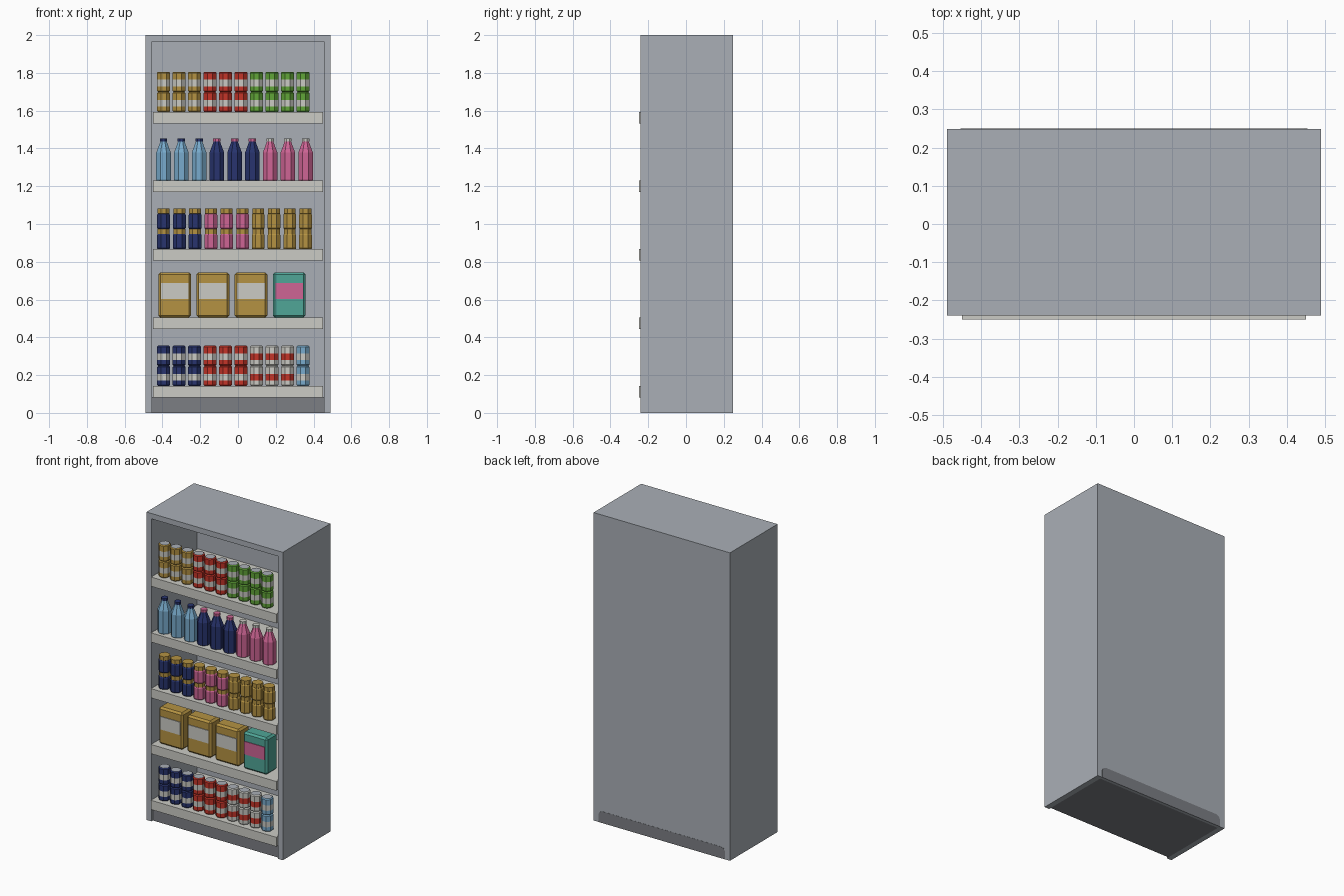
import bpy, bmesh
from math import pi, cos, sin

if "Cube" in bpy.data.objects:
    bpy.data.objects.remove(bpy.data.objects["Cube"], do_unlink=True)


def material(name, r, g, b):
    m = bpy.data.materials.new(name)
    m.use_nodes = True
    m.diffuse_color = (r, g, b, 1)
    m.node_tree.nodes["Principled BSDF"].inputs["Base Color"].default_value = (r, g, b, 1)
    return m


GREY = material("cabinet grey", .40, .43, .47)
DARK = material("plinth dark grey", .20, .21, .23)
WHITE = material("off white", .60, .60, .56)
GOLD = material("gold", .46, .29, .055)
RED = material("red", .56, .035, .022)
GREEN = material("green", .12, .38, .04)
BLUE = material("light blue", .19, .41, .61)
NAVY = material("navy", .021, .034, .156)
PINK = material("pink", .62, .13, .30)
TEAL = material("teal", .08, .38, .31)


def add(name, mesh, loc=(0, 0, 0)):
    ob = bpy.data.objects.new(name, mesh)
    ob.location = loc
    bpy.context.collection.objects.link(ob)
    return ob


def box(name, x, y, z, mat, bevel=0):
    """Box from (min, max) pairs on each axis."""
    bm = bmesh.new()
    bmesh.ops.create_cube(bm, size=1)
    for v in bm.verts:
        v.co = [lo + (c + .5) * (hi - lo) for c, (lo, hi) in zip(v.co, (x, y, z))]
    if bevel:
        bmesh.ops.bevel(bm, geom=bm.edges[:], offset=bevel, segments=1, affect='EDGES')
    me = bpy.data.meshes.new(name)
    bm.to_mesh(me)
    bm.free()
    me.materials.append(mat)
    return add(name, me)


def lathe(name, rings, bands, mats, sides=8):
    """Turned mesh: rings are (radius, height), bands colour each step, last one the lid."""
    bm = bmesh.new()
    loops = []
    for r, z in rings:
        angles = [2 * pi * (i + .5) / sides for i in range(sides)]
        loops.append([bm.verts.new((r * cos(a), r * sin(a), z)) for a in angles])
    for lower, upper, slot in zip(loops, loops[1:], bands):
        for i in range(sides):
            j = (i + 1) % sides
            bm.faces.new((lower[i], lower[j], upper[j], upper[i])).material_index = slot
    bm.faces.new(loops[0][::-1]).material_index = bands[0]
    bm.faces.new(loops[-1]).material_index = bands[-1]
    me = bpy.data.meshes.new(name)
    bm.to_mesh(me)
    bm.free()
    for m in mats:
        me.materials.append(m)
    return me


def can(name, main, band):
    rings = [(.031, 0), (.037, .006), (.037, .03), (.037, .065), (.037, .101), (.031, .107)]
    return lathe(name, rings, [0, 0, 1, 0, 0, 2], [main, band, GREY])


def jar(name, body):
    rings = [(.033, 0), (.037, .005), (.037, .074), (.033, .08), (.034, .081), (.034, .107)]
    return lathe(name, rings, [0, 0, 0, 0, 1, 1], [body, GOLD])


def bottle(name, body, cap):
    rings = [(.039, 0), (.042, .005), (.042, .148), (.021, .2), (.018, .208),
             (.021, .208), (.021, .224)]
    return lathe(name, rings, [0, 0, 0, 0, 1, 1, 1], [body, cap])


def fill_row(meshes, z, step, stack=1):
    for i, me in enumerate(meshes):
        for level in range(stack):
            add(me.name, me, (-.394 + i * step, -.19, z + level * .107))


# Cabinet shell, hollowed from the front
shell = box("cabinet_shell", (-.49, .49), (-.24, .249), (0, 2), GREY)
cutter = box("cavity_cutter", (-.455, .455), (-.3, .23), (-.1, 1.965), GREY)
cutter.hide_render = True
cut = shell.modifiers.new("cavity", 'BOOLEAN')
cut.operation = 'DIFFERENCE'
cut.solver = 'EXACT'
cut.object = cutter
bpy.context.view_layer.objects.active = shell
bpy.ops.object.modifier_apply(modifier=cut.name)
bpy.data.objects.remove(cutter, do_unlink=True)

# Plinth and its rear plate with clipped upper corners
box("plinth", (-.455, .455), (-.225, .23), (0, .085), DARK)
plate = bmesh.new()
outline = [(-.455, 0), (.455, 0), (.455, .05), (.445, .068), (.425, .075),
           (-.425, .075), (-.445, .068), (-.455, .05)]
face = plate.faces.new([plate.verts.new((x, .25, z)) for x, z in outline])
side = bmesh.ops.extrude_face_region(plate, geom=[face])["geom"]
for v in side:
    if isinstance(v, bmesh.types.BMVert):
        v.co.y = .246
bmesh.ops.recalc_face_normals(plate, faces=plate.faces[:])
plate_mesh = bpy.data.meshes.new("rear_plinth_plate")
plate.to_mesh(plate_mesh)
plate.free()
plate_mesh.materials.append(DARK)
add("rear_plinth_plate", plate_mesh)

# Shelves
tops = [.142 + .3625 * i for i in range(5)]
for top in tops:
    box("shelf", (-.45, .45), (-.25, .23), (top - .06, top), WHITE)

# Stacked cans on the lowest and highest shelves
navy_can, red_can = can("navy_can", NAVY, WHITE), can("red_can", RED, WHITE)
white_can, blue_can = can("white_can", WHITE, RED), can("blue_can", BLUE, WHITE)
gold_can, green_can = can("gold_can", GOLD, WHITE), can("green_can", GREEN, WHITE)
fill_row([navy_can] * 3 + [red_can] * 3 + [white_can] * 3 + [blue_can], tops[0], .082, 2)
fill_row([gold_can] * 3 + [red_can] * 3 + [green_can] * 4, tops[4], .082, 2)

# Stacked jars
fill_row([jar("navy_jar", NAVY)] * 3 + [jar("pink_jar", PINK)] * 3
         + [jar("gold_jar", GOLD)] * 4, tops[2], .0835, 2)

# Bottles
fill_row([bottle("blue_bottle", BLUE, NAVY)] * 3 + [bottle("navy_bottle", NAVY, PINK)] * 3
         + [bottle("pink_bottle", PINK, WHITE)] * 3, tops[3], .094)

# Cartons with a front panel
for i in range(4):
    x = -.335 + .202 * i
    colour, panel = (TEAL, PINK) if i == 3 else (GOLD, WHITE)
    z = tops[1]
    box("carton", (x - .087, x + .087), (-.215, -.105), (z, z + .24), colour, .012)
    box("carton_panel", (x - .073, x + .073), (-.219, -.214), (z + .098, z + .182), panel)
